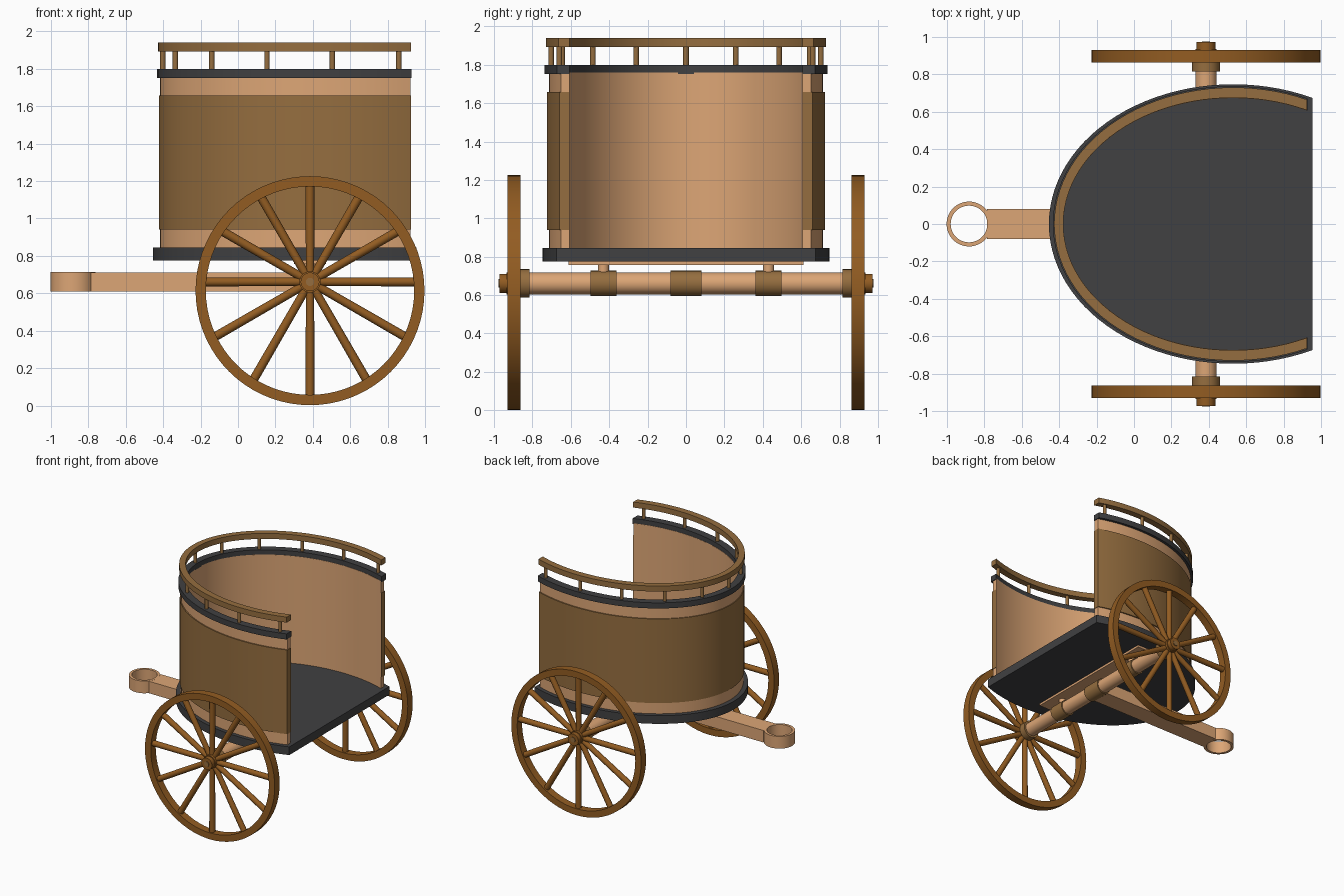
import bpy, bmesh, math
from mathutils import Vector

if "Cube" in bpy.data.objects:
    bpy.data.objects.remove(bpy.data.objects["Cube"])


def mat(name, r, g, b):
    m = bpy.data.materials.new(name)
    m.diffuse_color = (r, g, b, 1)
    m.use_nodes = True
    m.node_tree.nodes["Principled BSDF"].inputs["Base Color"].default_value = m.diffuse_color
    return m


TAN = mat("tan wood", 0.72, 0.38, 0.18)
BROWN = mat("brown wood", 0.30, 0.155, 0.05)
DARK = mat("dark grey", 0.052, 0.052, 0.054)
WHEEL = mat("orange brown wood", 0.29, 0.108, 0.016)
CX = 0.53            # centre of the body ellipse
HX, HZ = 0.385, 0.661  # axle position
N = 64


def finish(name, bm, m):
    bmesh.ops.recalc_face_normals(bm, faces=bm.faces)
    me = bpy.data.meshes.new(name)
    bm.to_mesh(me)
    bm.free()
    me.materials.append(m)
    ob = bpy.data.objects.new(name, me)
    bpy.context.collection.objects.link(ob)
    bpy.context.view_layer.objects.active = ob
    ob.select_set(True)
    bpy.ops.object.shade_smooth_by_angle(angle=math.radians(35))
    ob.select_set(False)
    return ob


def arc(a, b, xend):
    """Ellipse points round the front (-x), cut straight at xend."""
    t0 = math.acos((xend - CX) / a)
    ts = [t0 + (2 * math.pi - 2 * t0) * i / N for i in range(N + 1)]
    return [(CX + a * math.cos(t), b * math.sin(t)) for t in ts]


def extrude(bm, faces, h):
    r = bmesh.ops.extrude_face_region(bm, geom=faces)
    vs = [v for v in r["geom"] if isinstance(v, bmesh.types.BMVert)]
    bmesh.ops.translate(bm, verts=vs, vec=(0, 0, h))


def band(name, inner, outer, z0, z1, xend, m):
    bm = bmesh.new()
    vi = [bm.verts.new((x, y, z0)) for x, y in arc(*inner, xend)]
    vo = [bm.verts.new((x, y, z0)) for x, y in arc(*outer, xend)]
    fs = [bm.faces.new((vi[i], vi[i + 1], vo[i + 1], vo[i])) for i in range(N)]
    extrude(bm, fs, z1 - z0)
    finish(name, bm, m)


def box(name, x0, x1, y0, y1, z0, z1, m):
    bm = bmesh.new()
    bmesh.ops.create_cube(bm, size=1)
    bmesh.ops.scale(bm, verts=bm.verts, vec=(x1 - x0, y1 - y0, z1 - z0))
    bmesh.ops.translate(bm, verts=bm.verts, vec=((x0 + x1) / 2, (y0 + y1) / 2, (z0 + z1) / 2))
    finish(name, bm, m)


def rod(bm, p, q, r1, r2=None, seg=32):
    p, q = Vector(p), Vector(q)
    d = q - p
    r = bmesh.ops.create_cone(bm, cap_ends=True, segments=seg, radius1=r1,
                              radius2=r1 if r2 is None else r2, depth=d.length)
    M = d.to_track_quat('Z', 'Y').to_matrix()
    for v in r["verts"]:
        v.co = M @ v.co + (p + q) / 2


def rod_obj(name, p, q, r, m, seg=32):
    bm = bmesh.new()
    rod(bm, p, q, r, seg=seg)
    finish(name, bm, m)


def tube(bm, ro, ri, h, seg=64):
    """Upright ring centred on the origin."""
    prof = [(ro, -h / 2), (ro, h / 2), (ri, h / 2), (ri, -h / 2)]
    rows = []
    for i in range(seg):
        t = 2 * math.pi * i / seg
        rows.append([bm.verts.new((r * math.cos(t), r * math.sin(t), z)) for r, z in prof])
    for i in range(seg):
        a, b = rows[i], rows[(i + 1) % seg]
        for k in range(4):
            bm.faces.new((a[k], a[(k + 1) % 4], b[(k + 1) % 4], b[k]))


# floor
bm = bmesh.new()
f = bm.faces.new([bm.verts.new((x, y, 0.775)) for x, y in arc(0.985, 0.747, 0.955)])
extrude(bm, [f], 0.07)
finish("floor", bm, DARK)

# curved wall, outer panel, dark trim and hand rail
band("wall", (0.908, 0.673), (0.947, 0.715), 0.84, 1.76, 0.922, TAN)
band("outer_panel", (0.912, 0.677), (0.953, 0.725), 0.94, 1.657, 0.926, BROWN)
band("wall_trim", (0.908, 0.675), (0.964, 0.737), 1.752, 1.80, 0.928, DARK)
band("hand_rail", (0.908, 0.675), (0.957, 0.73), 1.893, 1.94, 0.925, BROWN)

# rail posts
for i, (x, y) in enumerate([(-0.402, 0), (-0.335, 0.26), (-0.14, 0.485),
                            (0.155, 0.645), (0.505, 0.703), (0.86, 0.66)]):
    for s in ((1, -1) if y else (1,)):
        rod_obj("rail_post_%d" % i, (x, s * y, 1.79), (x, s * y, 1.90), 0.0145, BROWN, 12)

# pole and ring
box("pole", -0.785, HX, -0.079, 0.079, 0.61, 0.712, TAN)
bm = bmesh.new()
tube(bm, 0.12, 0.098, 0.104)
bmesh.ops.translate(bm, verts=bm.verts, vec=(-0.882, 0, 0.661))
finish("pole_ring", bm, TAN)

# axle, collars and floor supports
rod_obj("axle", (HX, -0.87, HZ), (HX, 0.87, HZ), 0.057, TAN)
rod_obj("middle_collar", (HX, -0.082, HZ), (HX, 0.082, HZ), 0.066, BROWN)
box("support_board", HX - 0.085, HX + 0.085, -0.612, 0.612, 0.757, 0.777, TAN)
for s in (1, -1):
    rod_obj("axle_collar", (HX, s * 0.363, HZ), (HX, s * 0.497, HZ), 0.066, BROWN)
    rod_obj("support_block", (HX, s * 0.43, 0.70), (HX, s * 0.43, 0.76), 0.029, TAN, 16)
    rod_obj("wheel_collar", (HX, s * 0.815, HZ), (HX, s * 0.87, HZ), 0.074, BROWN)

# wheels: rim, spokes, hub
RZ, R = 0.614, 0.612
for s in (1, -1):
    y = s * 0.896
    bm = bmesh.new()
    tube(bm, R, R - 0.055, 0.066, 72)
    for v in bm.verts:
        v.co = Vector((HX + v.co.x, y + v.co.z, RZ + v.co.y))
    finish("wheel_rim", bm, WHEEL)
    bm = bmesh.new()
    d = HZ - RZ
    for k in range(12):
        t = math.radians(30 * k)
        c, n = math.cos(t), math.sin(t)
        L = -d * n + math.sqrt((R - 0.035) ** 2 - (d * c) ** 2)
        rod(bm, (HX, y, HZ), (HX + L * c, y, HZ + L * n), 0.022, 0.024, 12)
    finish("wheel_spokes", bm, WHEEL)
    rod_obj("wheel_hub", (HX, s * 0.862, HZ), (HX, s * 0.935, HZ), 0.057, WHEEL)
    rod_obj("hub_cap", (HX, s * 0.93, HZ), (HX, s * 0.972, HZ), 0.05, WHEEL)
    rod_obj("hub_pin", (HX, s * 0.965, HZ), (HX, s * 0.977, HZ), 0.022, BROWN, 16)
